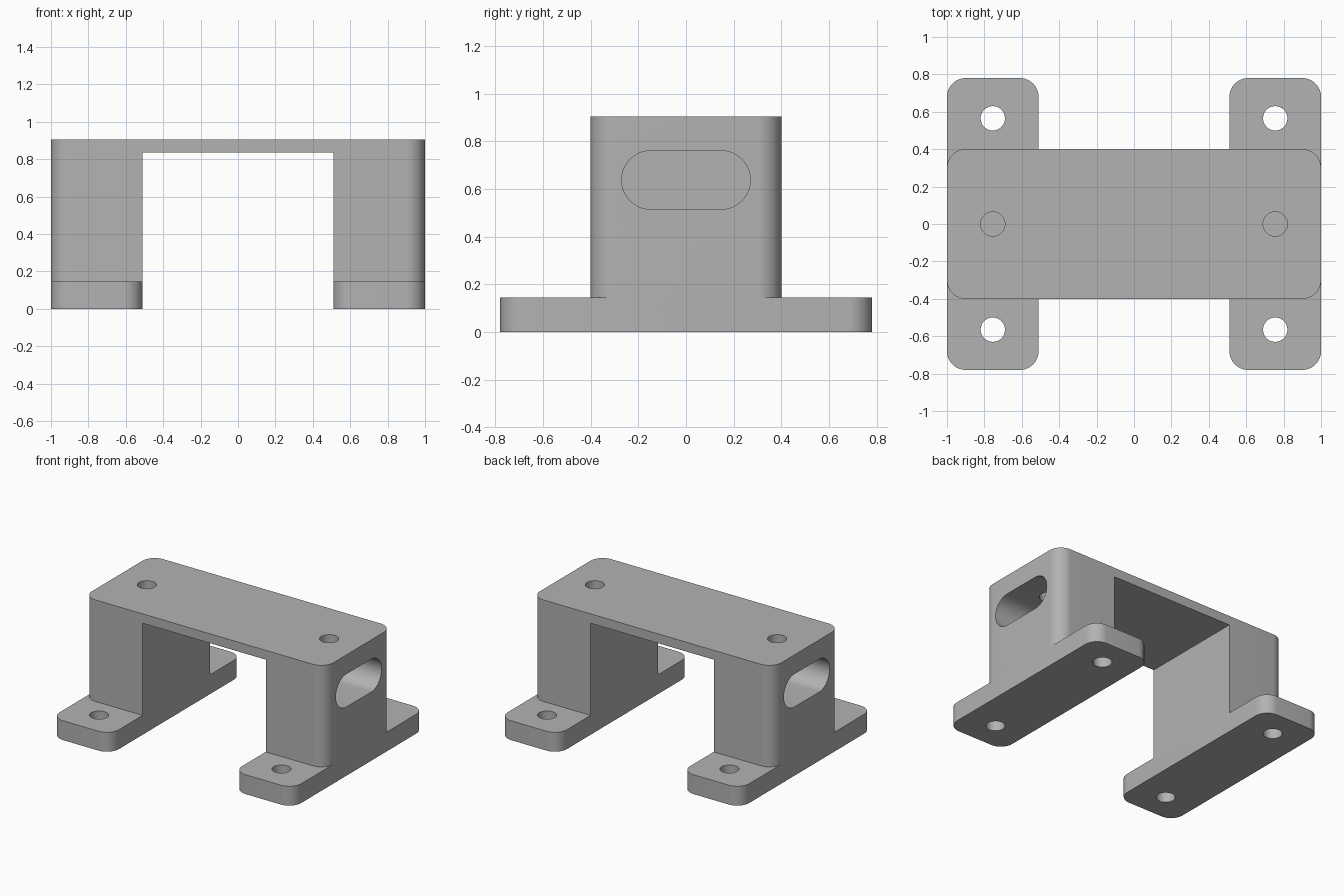
import bpy, bmesh
from math import sin, cos, pi, radians

if "Cube" in bpy.data.objects:
    bpy.data.objects.remove(bpy.data.objects["Cube"])

TOP, FOOT_TOP, BRIDGE_UNDER = 0.905, 0.145, 0.835
INNER_X, HOLE_X, HOLE_R = 0.51, 0.755, 0.065

grey = bpy.data.materials.new("plain grey")
grey.use_nodes = True
colour = (0.45, 0.45, 0.45, 1)
grey.diffuse_color = colour
grey.node_tree.nodes["Principled BSDF"].inputs["Base Color"].default_value = colour


def rounded_outline(cx, cy, hx, hy, r, steps=12):
    """Rounded rectangle, counter-clockwise; a circle if r equals both halves."""
    pts = []
    for i, (sx, sy) in enumerate([(1, 1), (-1, 1), (-1, -1), (1, -1)]):
        for k in range(steps + 1):
            a = (i + k / steps) * pi / 2
            pts.append((cx + sx * (hx - r) + r * cos(a), cy + sy * (hy - r) + r * sin(a)))
    return pts


def prism(name, outline, lo, hi, axis="z"):
    """Extrude an outline along z, or along x with the outline in y and z."""
    bm = bmesh.new()
    place = (lambda u, v: (u, v, lo)) if axis == "z" else (lambda u, v: (lo, u, v))
    verts = [bm.verts.new(place(u, v)) for u, v in outline]
    face = bm.faces.new(verts)
    ext = bmesh.ops.extrude_face_region(bm, geom=[face])["geom"]
    move = (0, 0, hi - lo) if axis == "z" else (hi - lo, 0, 0)
    bmesh.ops.translate(bm, vec=move, verts=[g for g in ext if isinstance(g, bmesh.types.BMVert)])
    bmesh.ops.remove_doubles(bm, verts=bm.verts, dist=1e-5)
    bmesh.ops.recalc_face_normals(bm, faces=bm.faces)
    mesh = bpy.data.meshes.new(name)
    bm.to_mesh(mesh)
    bm.free()
    mesh.materials.append(grey)
    obj = bpy.data.objects.new(name, mesh)
    bpy.context.collection.objects.link(obj)
    return obj


def combine(target, tool, operation):
    """Apply a boolean and discard the tool object."""
    mod = target.modifiers.new("boolean", "BOOLEAN")
    mod.operation, mod.solver, mod.object = operation, "EXACT", tool
    bpy.context.view_layer.objects.active = target
    bpy.ops.object.modifier_apply(modifier=mod.name)
    bpy.data.objects.remove(tool)


def drill(target, x, y, lo, hi):
    circle = rounded_outline(x, y, HOLE_R, HOLE_R, HOLE_R)
    combine(target, prism("drill", circle, lo, hi), "DIFFERENCE")


# Bridge with two legs: a rounded block with a wide passage through it
bracket = prism("bracket", rounded_outline(0, 0, 1, 0.4, 0.1), FOOT_TOP, TOP)
passage = [(-INNER_X, -1), (INNER_X, -1), (INNER_X, 1), (-INNER_X, 1)]
combine(bracket, prism("passage", passage, -0.1, BRIDGE_UNDER), "DIFFERENCE")

for side in (-1, 1):
    # Foot plate with a screw hole at each end
    plate = rounded_outline(side * HOLE_X, 0, 1 - HOLE_X, 0.78, 0.1)
    foot = prism("foot", plate, 0, FOOT_TOP)
    for y in (-0.565, 0.565):
        drill(foot, side * HOLE_X, y, -0.1, 0.3)
    combine(bracket, foot, "UNION")
    # Slotted pocket in the end face, met by a screw hole from above
    slot = rounded_outline(0, 0.638, 0.27, 0.123, 0.123)
    ends = sorted((side * 0.58, side * 1.1))
    combine(bracket, prism("slot", slot, *ends, axis="x"), "DIFFERENCE")
    drill(bracket, side * HOLE_X, 0, 0.64, 1.1)

# Smooth the rounded corners and bores, keep the edges crisp
bpy.ops.object.select_all(action="DESELECT")
bracket.select_set(True)
bpy.context.view_layer.objects.active = bracket
bpy.ops.object.shade_smooth_by_angle(angle=radians(30))
